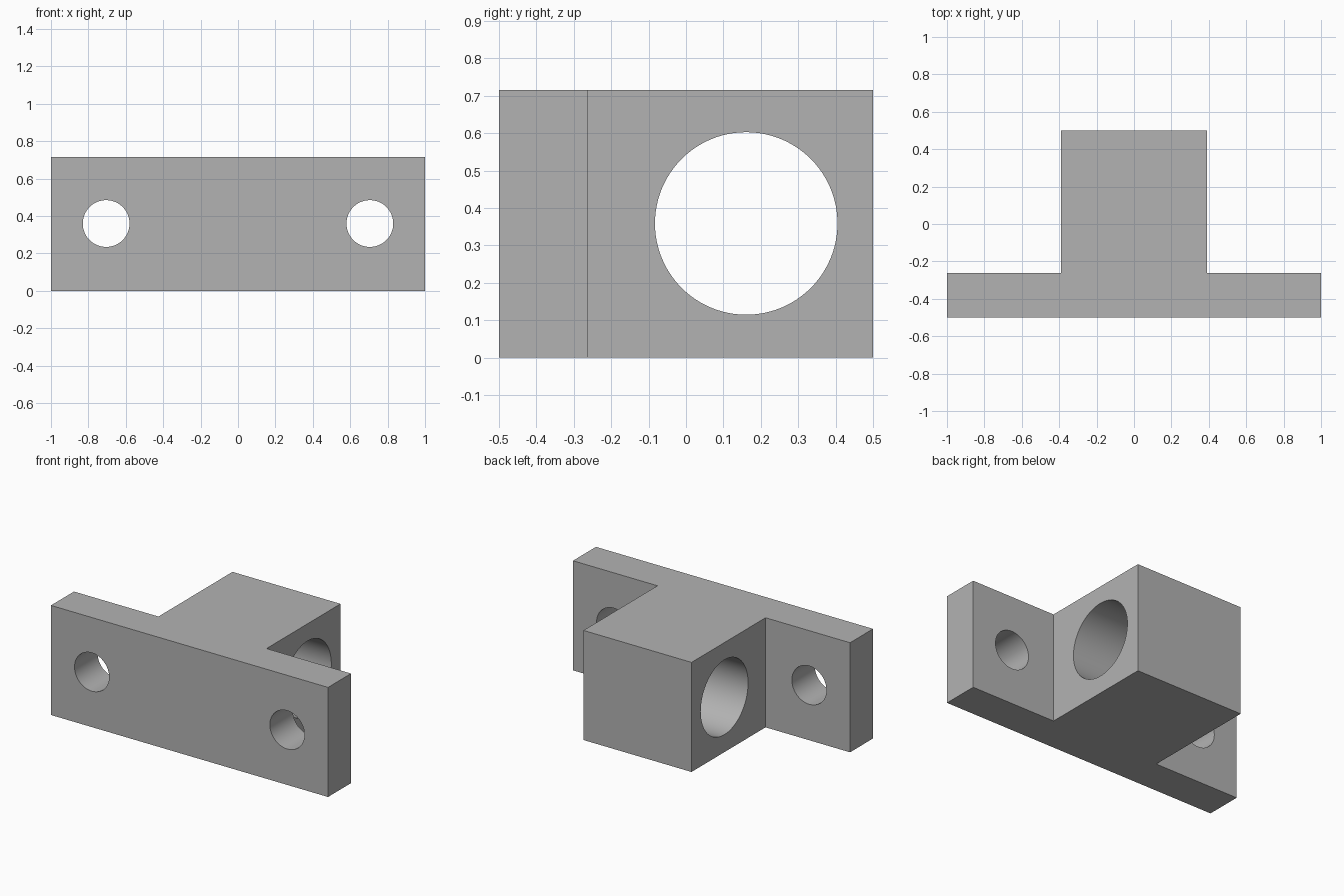
import bpy, bmesh
from math import radians
from mathutils import Matrix

cube = bpy.data.objects.get("Cube")
if cube:
    bpy.data.objects.remove(cube, do_unlink=True)

HEIGHT = 0.715
MID = HEIGHT / 2

grey = bpy.data.materials.new("plain_grey")
grey.use_nodes = True
colour = (0.45, 0.45, 0.45, 1)
grey.diffuse_color = colour
grey.node_tree.nodes["Principled BSDF"].inputs["Base Color"].default_value = colour


def make_object(name, bm):
    bmesh.ops.recalc_face_normals(bm, faces=bm.faces[:])
    mesh = bpy.data.meshes.new(name)
    bm.to_mesh(mesh)
    bm.free()
    mesh.materials.append(grey)
    obj = bpy.data.objects.new(name, mesh)
    bpy.context.collection.objects.link(obj)
    return obj


def bore(body, name, centre, radius, axis):
    """Cut a round through hole along the given axis."""
    bm = bmesh.new()
    turn = Matrix.Rotation(radians(90), 4, "X" if axis == "Y" else "Y")
    bmesh.ops.create_cone(bm, cap_ends=True, segments=96, radius1=radius,
                          radius2=radius, depth=1.2,
                          matrix=Matrix.Translation(centre) @ turn)
    cutter = make_object(name, bm)
    cutter.hide_render = True
    mod = body.modifiers.new(name, "BOOLEAN")
    mod.operation = "DIFFERENCE"
    mod.solver = "EXACT"
    mod.object = cutter
    bpy.context.view_layer.objects.active = body
    bpy.ops.object.modifier_apply(modifier=mod.name)
    bpy.data.objects.remove(cutter, do_unlink=True)


# T-shaped bracket: mounting flange along the front, block behind
half = [(1, -0.5), (1, -0.263), (0.39, -0.263), (0.39, 0.5)]
outline = half + [(-x, y) for x, y in reversed(half)]
bm = bmesh.new()
face = bm.faces.new([bm.verts.new((x, y, 0)) for x, y in outline])
extruded = bmesh.ops.extrude_face_region(bm, geom=[face])["geom"]
bmesh.ops.translate(bm, vec=(0, 0, HEIGHT),
                    verts=[v for v in extruded if isinstance(v, bmesh.types.BMVert)])
bracket = make_object("mounting_bracket", bm)

# Bolt holes through the flange, large bore across the block
for side in (-1, 1):
    bore(bracket, "bolt_hole", (side * 0.705, -0.4, MID + 0.002), 0.125, "Y")
bore(bracket, "main_bore", (0, 0.161, MID + 0.001), 0.244, "X")

# Smooth hole walls, sharp edges elsewhere
bpy.ops.object.select_all(action="DESELECT")
bracket.select_set(True)
bpy.context.view_layer.objects.active = bracket
bpy.ops.object.shade_smooth_by_angle(angle=radians(30))
